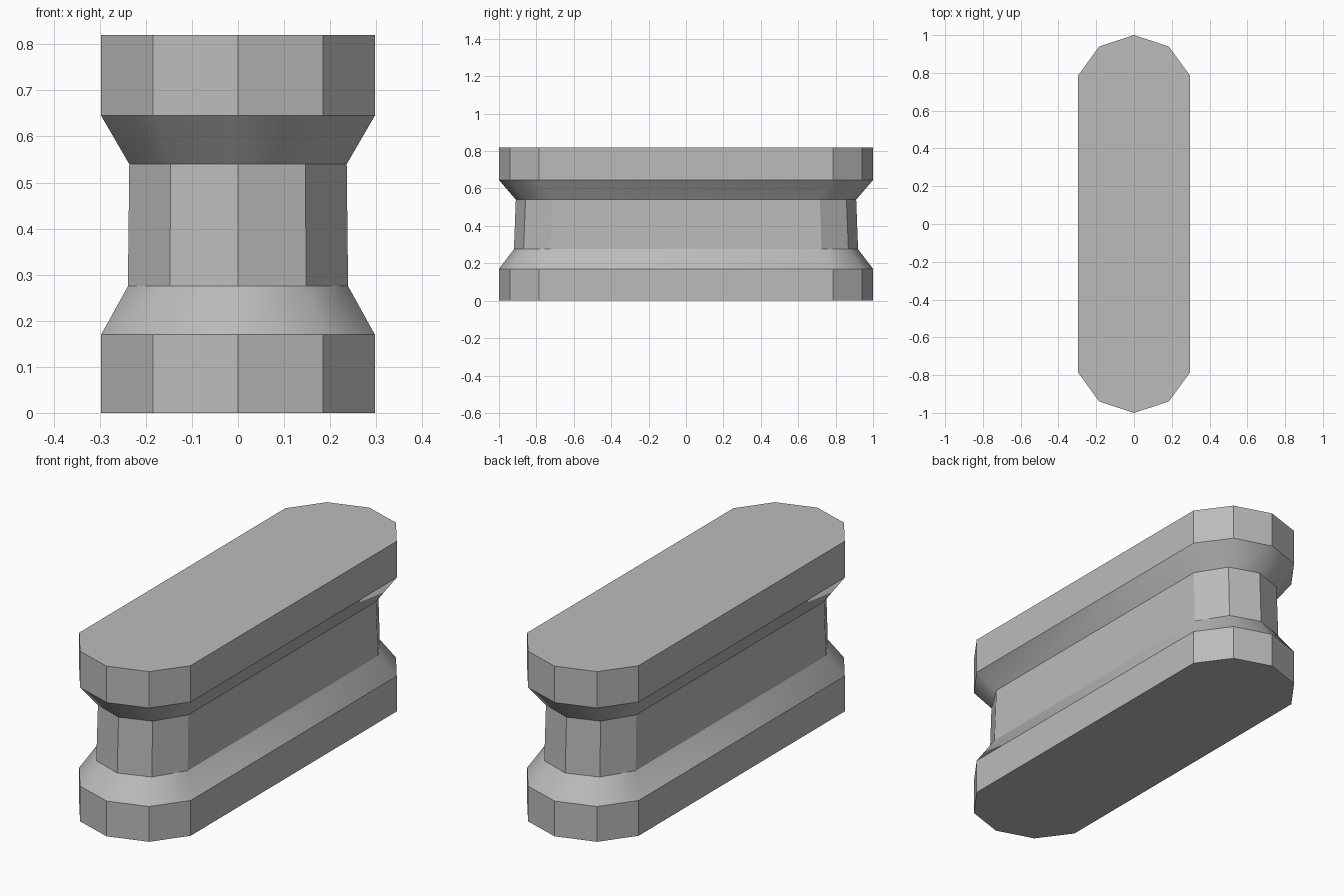
import bpy, bmesh

if "Cube" in bpy.data.objects:
    bpy.data.objects.remove(bpy.data.objects["Cube"])

stone = bpy.data.materials.new("grey")
stone.diffuse_color = (0.5, 0.5, 0.5, 1)
stone.use_nodes = True
stone.node_tree.nodes["Principled BSDF"].inputs["Base Color"].default_value = stone.diffuse_color


def outline(half_width, shoulder_x, straight_y, shoulder_y, end_y):
    """Long plan outline with faceted round ends, counter-clockwise."""
    right = [(half_width, -straight_y), (half_width, straight_y),
             (shoulder_x, shoulder_y), (0, end_y)]
    left = [(-shoulder_x, shoulder_y), (-half_width, straight_y),
            (-half_width, -straight_y), (-shoulder_x, -shoulder_y)]
    return right + left + [(0, -end_y), (shoulder_x, -shoulder_y)]


wide = outline(0.297, 0.184, 0.785, 0.94, 1.0)
waist_low = outline(0.239, 0.148, 0.725, 0.868, 0.92)
waist_high = outline(0.236, 0.146, 0.715, 0.858, 0.91)

# Stacked sections: foot, lower slope, waist, upper slope, top slab
sections = [(0, wide), (0.17, wide), (0.275, waist_low),
            (0.54, waist_high), (0.645, wide), (0.82, wide)]
slopes = {0, 1, 3} - {0}  # only the slanted bands are smooth shaded

bm = bmesh.new()
rings = [[bm.verts.new((x, y, z)) for x, y in pts] for z, pts in sections]
for band, (low, high) in enumerate(zip(rings, rings[1:])):
    n = len(low)
    for i in range(n):
        j = (i + 1) % n
        face = bm.faces.new((low[i], low[j], high[j], high[i]))
        face.smooth = band in slopes

# Flat underside and top
bm.faces.new(list(reversed(rings[0])))
bm.faces.new(rings[-1])

bmesh.ops.recalc_face_normals(bm, faces=bm.faces)
mesh = bpy.data.meshes.new("waisted_block")
bm.to_mesh(mesh)
bm.free()
mesh.materials.append(stone)
block = bpy.data.objects.new("waisted_block", mesh)
bpy.context.collection.objects.link(block)
